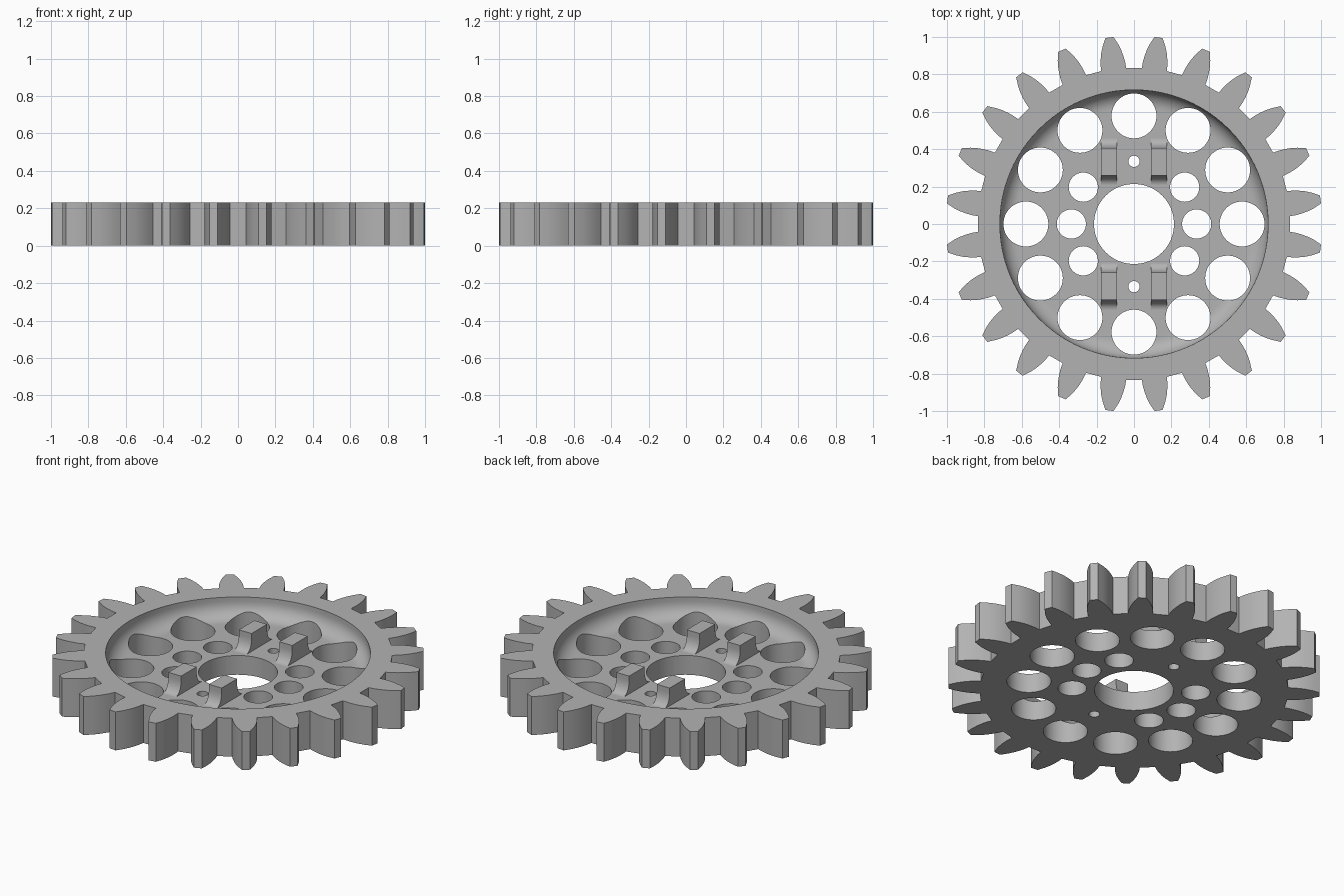
import bpy, bmesh
from math import sin, cos, pi, radians

cube = bpy.data.objects.get("Cube")
if cube:
    bpy.data.objects.remove(cube, do_unlink=True)

HEIGHT, FLOOR = 0.23, 0.115
TEETH = 24

grey = bpy.data.materials.new("light grey plastic")
grey.use_nodes = True
colour = (0.45, 0.45, 0.45, 1)
grey.diffuse_color = colour
grey.node_tree.nodes["Principled BSDF"].inputs["Base Color"].default_value = colour


def make_object(name, bm):
    bmesh.ops.recalc_face_normals(bm, faces=bm.faces)
    mesh = bpy.data.meshes.new(name)
    bm.to_mesh(mesh)
    bm.free()
    mesh.materials.append(grey)
    obj = bpy.data.objects.new(name, mesh)
    bpy.context.collection.objects.link(obj)
    return obj


def prism(bm, points, offset):
    """Extrude a closed outline along an offset vector."""
    face = bm.faces.new([bm.verts.new(p) for p in points])
    new = bmesh.ops.extrude_face_region(bm, geom=[face])["geom"]
    bmesh.ops.translate(bm, vec=offset, verts=[v for v in new if isinstance(v, bmesh.types.BMVert)])


def circle(radius, x, y, z, count):
    return [(x + radius * cos(2 * pi * i / count), y + radius * sin(2 * pi * i / count), z)
            for i in range(count)]


def cut(target, cutter):
    cutter.hide_render = True
    mod = target.modifiers.new("cut", 'BOOLEAN')
    mod.operation, mod.solver, mod.object = 'DIFFERENCE', 'EXACT', cutter
    bpy.context.view_layer.objects.active = target
    bpy.ops.object.modifier_apply(modifier=mod.name)
    bpy.data.objects.remove(cutter, do_unlink=True)


# Toothed body: half angle of a tooth at each radius, from root to tip
flank = [(0.836, 4.65), (0.87, 4.35), (0.9, 3.9), (0.93, 3.35), (0.965, 2.5), (1.006, 1.25)]
outline = []
for t in range(TEETH):
    middle = 360 * (t + 0.5) / TEETH
    steps = [(r, -a) for r, a in flank] + [(r, a) for r, a in reversed(flank)]
    for r, a in steps:
        angle = radians(middle + a)
        outline.append((r * cos(angle), r * sin(angle), 0))
bm = bmesh.new()
prism(bm, outline, (0, 0, HEIGHT))
gear = make_object("gear_body", bm)

# Recessed dish with a rounded inner corner
fillet = 0.09
rings = [(0.717, HEIGHT + 0.1)]
for i in range(9):
    a = pi / 2 * i / 8
    rings.append((0.717 - fillet * (1 - cos(a)), FLOOR + fillet * (1 - sin(a))))
bm = bmesh.new()
loops = [[bm.verts.new(p) for p in circle(r, 0, 0, z, 96)] for r, z in rings]
for upper, lower in zip(loops, loops[1:]):
    for i in range(96):
        j = (i + 1) % 96
        bm.faces.new((upper[i], upper[j], lower[j], lower[i]))
bm.faces.new(loops[0])
bm.faces.new(loops[-1])
cut(gear, make_object("dish_cutter", bm))

# Round holes: hub bore, large ring, small side holes, pin holes
holes = [(0.214, 0, 0)]
holes += [(0.12, 0.578 * cos(pi * k / 6), 0.578 * sin(pi * k / 6)) for k in range(12)]
for base in (0, 180):
    for a in (-36, 0, 36):
        angle = radians(base + a)
        holes.append((0.078, 0.335 * cos(angle), 0.335 * sin(angle)))
holes += [(0.03, 0, 0.335), (0.03, 0, -0.335)]
bm = bmesh.new()
for r, x, y in holes:
    prism(bm, circle(r, x, y, -0.1, 48), (0, 0, 0.5))
cut(gear, make_object("hole_cutter", bm))

# Four upright lugs with flared feet
half, flare, top = 0.073, 0.05, 0.222
side = [(half, top)]
for i in range(9):
    a = pi / 2 * i / 8
    side.append((half + flare * (1 - cos(a)), FLOOR + 0.08 * (1 - sin(a))))
side.append((half + flare, FLOOR - 0.01))
profile = side + [(-y, z) for y, z in reversed(side)]
parts = [gear]
for sx, x_name in ((1, "left"), (-1, "right")):
    for sy, y_name in ((1, "back"), (-1, "front")):
        bm = bmesh.new()
        prism(bm, [(sx * 0.092, sy * 0.333 + y, z) for y, z in profile], (sx * 0.084, 0, 0))
        parts.append(make_object(f"lug_{y_name}_{x_name}", bm))

bpy.ops.object.select_all(action='DESELECT')
for obj in parts:
    obj.select_set(True)
bpy.context.view_layer.objects.active = gear
bpy.ops.object.shade_smooth_by_angle(angle=radians(30))
